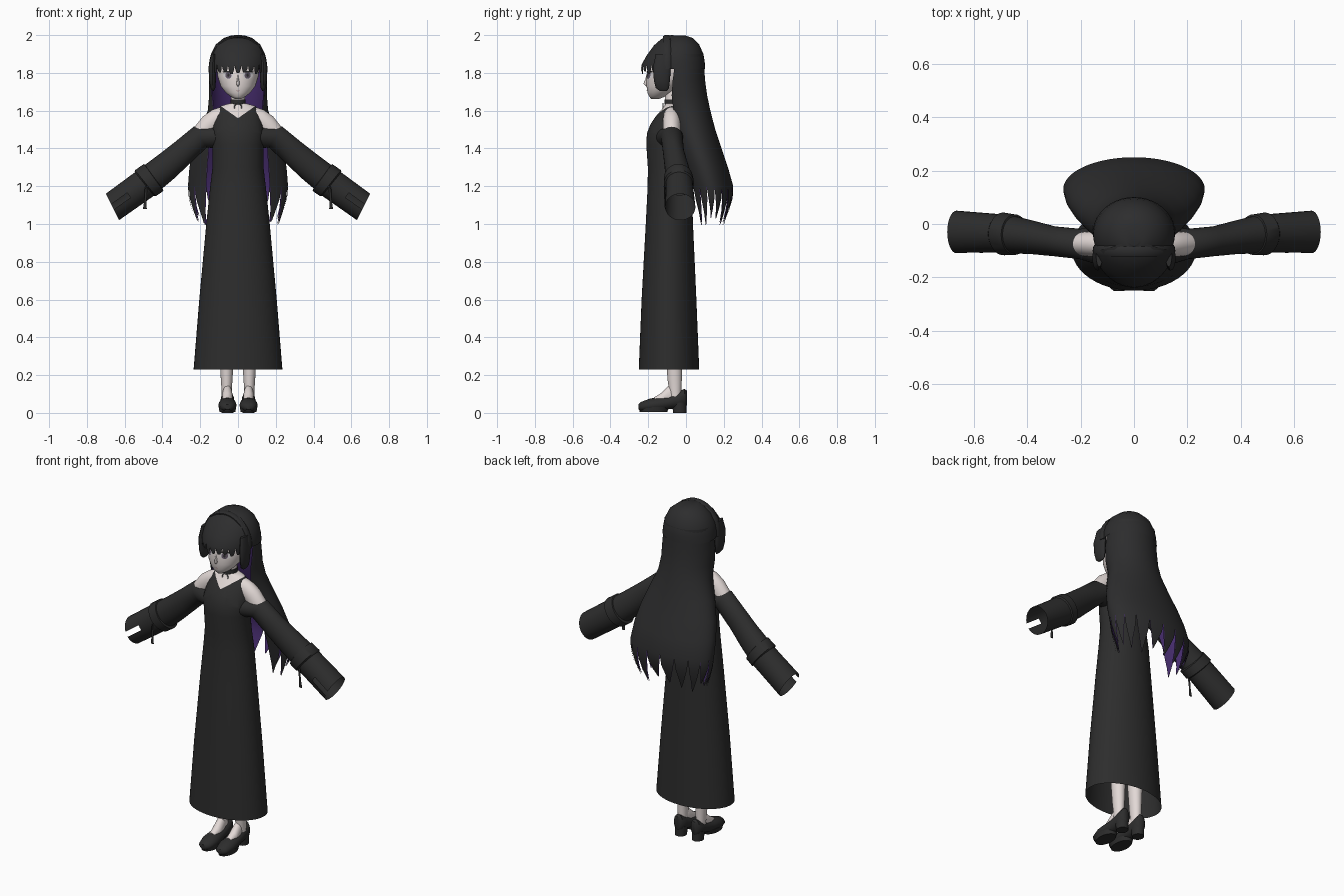
import bpy, bmesh, math
from mathutils import Vector as V

cube = bpy.data.objects.get("Cube")
if cube:
    bpy.data.objects.remove(cube, do_unlink=True)


def material(name, r, g, b):
    m = bpy.data.materials.new(name)
    m.use_nodes = True
    m.diffuse_color = (r, g, b, 1)
    m.node_tree.nodes["Principled BSDF"].inputs["Base Color"].default_value = (r, g, b, 1)
    return m


CLOTH = material("black cloth", .026, .026, .026)
HAIR = material("black hair", .026, .026, .027)
SKIN = material("pale skin", .76, .69, .67)
PURPLE = material("purple underlayer", .06, .025, .15)
WHITE = material("eye white", .7, .68, .7)
IRIS = material("iris", .13, .1, .14)
LIP = material("lip", .45, .3, .3)
METAL = material("grey metal", .2, .2, .2)


def finish(name, bm, mats, mirror=False, angle=45, normals=True):
    if normals:
        bmesh.ops.recalc_face_normals(bm, faces=bm.faces)
    me = bpy.data.meshes.new(name)
    bm.to_mesh(me)
    bm.free()
    for m in mats:
        me.materials.append(m)
    ob = bpy.data.objects.new(name, me)
    bpy.context.collection.objects.link(ob)
    bpy.ops.object.select_all(action='DESELECT')
    ob.select_set(True)
    bpy.context.view_layer.objects.active = ob
    bpy.ops.object.shade_smooth_by_angle(angle=math.radians(angle))
    if mirror:
        mod = ob.modifiers.new("mirror", 'MIRROR')
        mod.use_mirror_merge = False
    return ob


def loft_mesh(rings, n=32, caps=(True, True)):
    """Skin through elliptical rings given as centre, half axis a, half axis b."""
    bm = bmesh.new()
    loops = []
    for c, a, b in rings:
        ang = [2 * math.pi * i / n for i in range(n)]
        loops.append([bm.verts.new(V(c) + V(a) * math.cos(t) + V(b) * math.sin(t)) for t in ang])
    for lo, hi in zip(loops, loops[1:]):
        for i in range(n):
            j = (i + 1) % n
            bm.faces.new((lo[i], lo[j], hi[j], hi[i]))
    for cap, loop in zip(caps, (loops[0], loops[-1])):
        if cap:
            bm.faces.new(loop)
    return bm


def flat(z, hw, yf, yb, x=0):
    return ((x, (yf + yb) / 2, z), (hw, 0, 0), (0, (yb - yf) / 2, 0))


def tilted(xt, zt, xb, zb, yc, hy):
    return (((xt + xb) / 2, yc, (zt + zb) / 2), ((xt - xb) / 2, 0, (zt - zb) / 2), (0, hy, 0))


# Dress with a V neckline showing skin
bm = loft_mesh([flat(*r) for r in (
    (.23, .235, -.25, .07), (.6, .205, -.235, .055), (1, .168, -.213, .037), (1.2, .147, -.203, .03),
    (1.3, .135, -.202, .02), (1.42, .135, -.21, 0), (1.48, .14, -.207, 0), (1.53, .132, -.187, 0),
    (1.57, .122, -.16, -.005), (1.605, .112, -.13, -.02), (1.625, .09, -.115, -.03),
    (1.637, .05, -.11, -.035))], 48, (False, True))
for s in (-1, 1):
    top = [f for f in bm.faces if f.calc_center_median().z > 1.5]
    geom = list({e for f in top for e in f.edges} | {v for f in top for v in f.verts}) + top
    bmesh.ops.bisect_plane(bm, geom=geom, plane_co=(0, 0, 1.56), plane_no=(s * .7, 0, -1))
for f in bm.faces:
    c = f.calc_center_median()
    f.material_index = int(c.z > 1.56 + .7 * abs(c.x))
finish("dress", bm, [CLOTH, SKIN])

# Shoulders, sleeves, cuffs
finish("shoulder", loft_mesh([
    tilted(.09, 1.62, .09, 1.5, -.075, .045), tilted(.135, 1.605, .11, 1.49, -.075, .047),
    tilted(.185, 1.57, .13, 1.47, -.075, .047), tilted(.225, 1.52, .16, 1.43, -.075, .045),
    tilted(.27, 1.46, .21, 1.37, -.07, .04)]), [SKIN], True)
finish("sleeve", loft_mesh([
    tilted(.1, 1.515, .1, 1.4, -.085, .078), tilted(.235, 1.515, .165, 1.405, -.075, .057),
    tilted(.33, 1.437, .265, 1.31, -.065, .056), tilted(.42, 1.367, .345, 1.235, -.05, .063),
    tilted(.5, 1.307, .405, 1.185, -.04, .07)], caps=(True, False)), [CLOTH], True)
finish("sleeve_band", loft_mesh([
    tilted(.49, 1.31, .4, 1.19, -.04, .066), tilted(.498, 1.318, .395, 1.175, -.04, .076),
    tilted(.545, 1.285, .435, 1.147, -.037, .08), tilted(.547, 1.275, .445, 1.15, -.037, .07)],
    caps=(False, False)), [CLOTH], True)
cuff = []
for i in range(7):
    k = i / 6
    cuff.append(tilted(.54 + .16 * k, 1.278 - .118 * k, .44 + .19 * k, 1.153 - .133 * k, -.035 + .005 * k, .071 + .009 * k))
bm = loft_mesh(cuff, 32, (False, False))
slit = [f for f in bm.faces if f.calc_center_median().x > .575
        and f.calc_center_median().y < -.1 and f.normal.z < .15 and f.index % 32 < 99]
slit = [f for f in slit if abs(f.calc_center_median().z + .76 * f.calc_center_median().x - 1.6) < .018]
bmesh.ops.delete(bm, geom=slit, context='FACES')
finish("cuff", bm, [CLOTH], True)
finish("sleeve_ribbon", loft_mesh([
    flat(1.2, .008, -.118, -.11, .485), flat(1.13, .006, -.115, -.108, .49),
    flat(1.08, .01, -.112, -.106, .493)], 4), [CLOTH], True)

# Neck, choker and ring
finish("neck", loft_mesh([flat(1.58, .045, -.115, -.025), flat(1.64, .036, -.11, -.035),
                          flat(1.74, .036, -.115, -.035)]), [SKIN])
finish("choker", loft_mesh([flat(1.632, .04, -.115, -.031), flat(1.66, .04, -.115, -.031)]), [CLOTH])
ring = []
for i in range(17):
    t = 2 * math.pi * i / 16
    d = V((math.cos(t), 0, math.sin(t)))
    ring.append((V((0, -.122, 1.618)) + d * .019, d * .003, (0, .003, 0)))
finish("choker_ring", loft_mesh(ring, 8, (False, False)), [METAL])

# Head
FACE = ((1.663, .018, -.185, -.14), (1.675, .04, -.195, -.11), (1.695, .065, -.204, -.08),
        (1.73, .092, -.209, -.03), (1.78, .108, -.21, .03), (1.84, .115, -.2, .05), (1.92, .1, -.17, .05))
finish("head", loft_mesh([flat(*r) for r in FACE]), [SKIN], angle=80)
finish("nose", loft_mesh([flat(1.728, .003, -.21, -.2), flat(1.742, .009, -.226, -.19),
                          flat(1.765, .006, -.216, -.19), flat(1.79, .003, -.209, -.19)], 12), [SKIN], angle=80)


def face_y(x, z):
    for p, q in zip(FACE, FACE[1:]):
        if p[0] <= z <= q[0]:
            k = (z - p[0]) / (q[0] - p[0])
            hw, yf, yb = (p[i] + (q[i] - p[i]) * k for i in (1, 2, 3))
            return (yf + yb) / 2 - (yb - yf) / 2 * math.sqrt(max(0, 1 - (x / hw) ** 2))


def face_plate(name, x, z, rx, rz, lift, mat, mirror=True):
    bm = bmesh.new()
    pts = [(x, z)] + [(x + rx * math.cos(i * math.pi / 10), z + rz * math.sin(i * math.pi / 10)) for i in range(20)]
    vs = [bm.verts.new((px, face_y(px, pz) - lift, pz)) for px, pz in pts]
    for i in range(20):
        bm.faces.new((vs[0], vs[1 + i], vs[1 + (i + 1) % 20]))
    finish(name, bm, [mat], mirror, normals=False)


face_plate("eye_white", .052, 1.787, .027, .019, .003, WHITE)
face_plate("iris", .051, 1.787, .016, .018, .005, IRIS)
face_plate("pupil", .051, 1.788, .006, .009, .007, HAIR)
face_plate("upper_lash", .053, 1.806, .03, .005, .006, HAIR)
face_plate("mouth", 0, 1.705, .012, .0025, .003, LIP, False)

# Hair cap
finish("hair_cap", loft_mesh([flat(*r) for r in (
    (1.82, .154, -.17, .101), (1.86, .152, -.185, .099), (1.9, .143, -.175, .092),
    (1.95, .118, -.145, .07), (1.985, .075, -.11, .035), (1.998, .035, -.09, -.005))],
    40, (False, True)), [HAIR], angle=80)


def lock_shell(bm, rows, locks, facing, inset, index, drop):
    """Open curved shell split into locks; rows hold z, half width, centre y, depth, taper, half angle."""
    cols = 6
    for n in range(locks):
        mid = (n + .5) / locks * 2 - 1
        grid = []
        for z, hw, yc, depth, taper, spread in rows:
            line = []
            for c in range(cols + 1):
                u = mid + (c / cols * 2 - 1) / locks * taper
                t = math.radians(u * spread)
                zz = z + (1 - taper) * drop * ((n * 5) % 4) / 3
                line.append(bm.verts.new(((hw - inset) * math.sin(t), yc + facing * (depth - inset) * math.cos(t), zz)))
            grid.append(line)
        for a, b in zip(grid, grid[1:]):
            for c in range(cols):
                f = bm.faces.new((a[c], a[c + 1], b[c + 1], b[c]))
                f.material_index = index
    bmesh.ops.remove_doubles(bm, verts=[v for v in bm.verts], dist=.0002)


# Long back hair, black outside and purple inside
BACK = ((1.9, .141, -.03, .122, 1, 100), (1.76, .153, -.03, .131, 1, 108), (1.68, .153, -.02, .132, 1, 115),
        (1.6, .16, .005, .124, 1, 125), (1.5, .2, .035, .12, 1, 132), (1.4, .235, .068, .12, 1, 138),
        (1.3, .257, .1, .122, 1, 140), (1.2, .265, .13, .12, 1, 140), (1.13, .26, .135, .112, .8, 140),
        (1.06, .245, .135, .095, .42, 140), (.995, .225, .13, .08, .03, 138))
bm = bmesh.new()
lock_shell(bm, BACK, 14, 1, 0, 0, .05)
lock_shell(bm, BACK, 14, 1, .006, 1, .05)
finish("back_hair", bm, [HAIR, PURPLE], angle=60, normals=False)

# Fringe
bm = bmesh.new()
lock_shell(bm, ((2, .02, -.06, .02, 1, 75), (1.98, .085, -.07, .06, 1, 75), (1.945, .125, -.07, .1, 1, 75),
                (1.89, .148, -.07, .14, 1, 75), (1.845, .153, -.07, .164, 1, 75),
                (1.82, .15, -.07, .168, .85, 75), (1.795, .147, -.07, .165, .4, 75)), 11, -1, 0, 0, .02)
finish("fringe", bm, [HAIR], angle=60)

# Side locks and hair band
finish("side_lock", loft_mesh([
    flat(1.9, .012, -.16, -.08, .13), flat(1.83, .02, -.175, -.08, .136), flat(1.76, .018, -.17, -.085, .135),
    flat(1.72, .013, -.16, -.09, .133), flat(1.705, .004, -.14, -.1, .132)], 16), [HAIR], True)
band = []
for i in range(25):
    t = math.pi * i / 24
    d = V((math.cos(t), 0, math.sin(t)))
    c = V((.146 * math.cos(t), -.1, 1.82 + .172 * math.sin(t) ** .9))
    band.append((c, d * .009, (0, .022, 0)))
finish("hair_band", loft_mesh(band, 10), [HAIR])

# Legs, feet and shoes
finish("leg", loft_mesh([
    flat(.06, .026, -.085, -.025, .06), flat(.12, .027, -.09, -.025, .06), flat(.18, .031, -.098, -.022, .06),
    flat(.3, .038, -.105, -.02, .06), flat(.6, .05, -.13, -.02, .06)], 20), [SKIN], True)


def shoe_ring(y, hw, zb, zt):
    return ((.056, y, (zb + zt) / 2), (hw, 0, 0), (0, 0, (zt - zb) / 2))


finish("instep", loft_mesh([shoe_ring(-.17, .022, .04, .082), shoe_ring(-.13, .028, .04, .105),
                            shoe_ring(-.09, .027, .04, .145), shoe_ring(-.06, .02, .04, .15)], 16), [SKIN], True)
finish("shoe", loft_mesh([
    shoe_ring(-.252, .018, .018, .045), shoe_ring(-.238, .036, .008, .058), shoe_ring(-.19, .048, .004, .076),
    shoe_ring(-.14, .045, .008, .084), shoe_ring(-.09, .038, .02, .09), shoe_ring(-.04, .036, .025, .112),
    shoe_ring(-.008, .03, .025, .128), shoe_ring(.004, .015, .04, .118)], 20), [CLOTH], True)
finish("sole", loft_mesh([flat(.004, .042, -.245, -.1, .056), flat(.03, .046, -.25, -.09, .056)], 24), [CLOTH], True)
finish("heel", loft_mesh([flat(0, .032, -.068, .002, .056), flat(.055, .034, -.075, .002, .056)], 20), [CLOTH], True)
